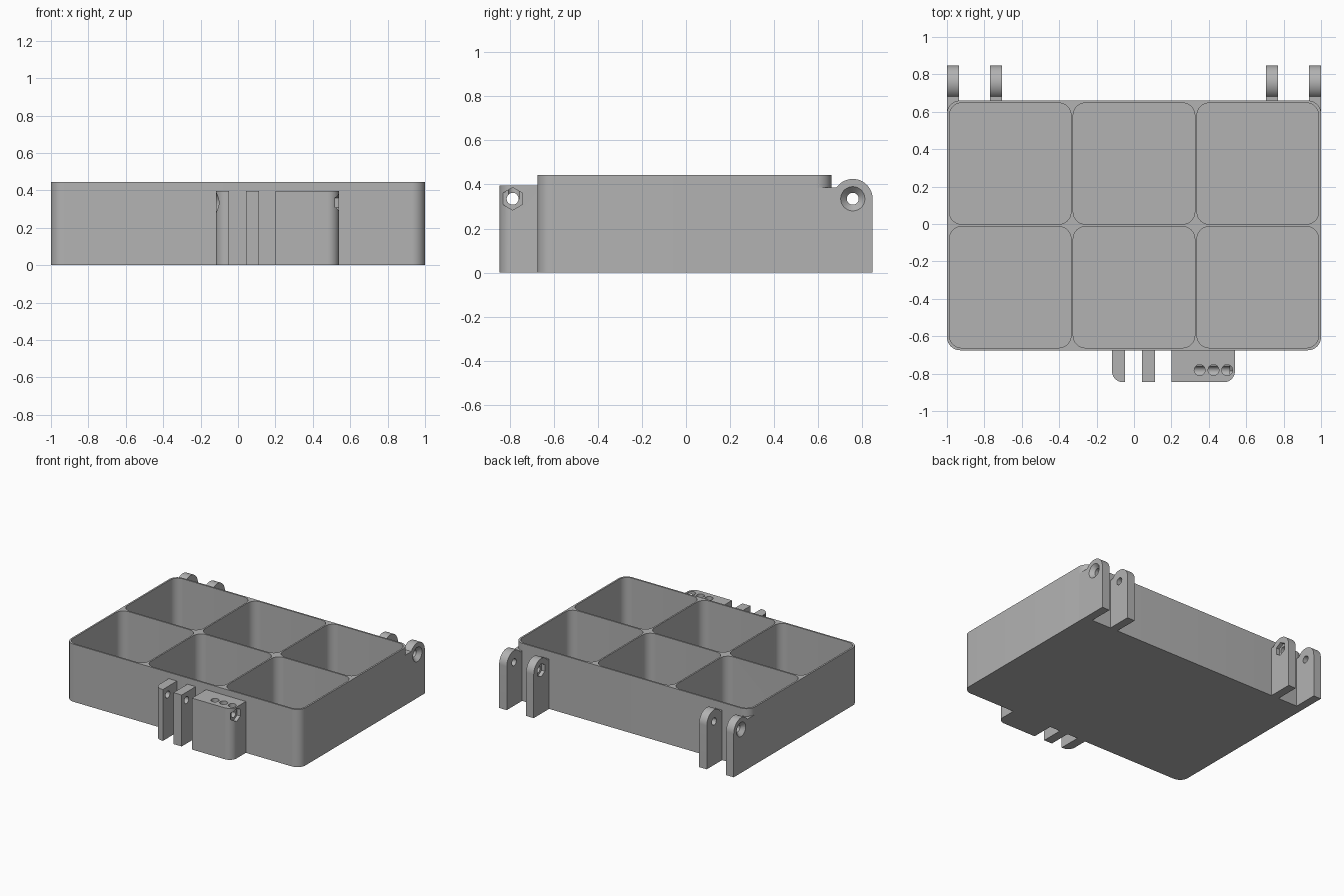
import bpy, bmesh
from math import sin, cos, pi, radians
from mathutils import Vector

if "Cube" in bpy.data.objects:
    bpy.data.objects.remove(bpy.data.objects["Cube"])

grey = bpy.data.materials.new("plain grey")
grey.use_nodes = True
grey.diffuse_color = (0.45, 0.45, 0.45, 1)
grey.node_tree.nodes["Principled BSDF"].inputs["Base Color"].default_value = (0.45, 0.45, 0.45, 1)


def arc(cu, cv, r, start, end, steps):
    angles = [radians(start + (end - start) * i / steps) for i in range(steps + 1)]
    return [(cu + r * cos(a), cv + r * sin(a)) for a in angles]


def ring(cu, cv, r, sides, start=0):
    return arc(cu, cv, r, start, start + 360, sides)[:-1]


def rounded(u0, u1, v0, v1, radii):
    """Rectangle outline, radii from upper right counter-clockwise."""
    pts = []
    corners = [(u1, v1, -1, -1), (u0, v1, 1, -1), (u0, v0, 1, 1), (u1, v0, -1, 1)]
    for i, ((u, v, su, sv), r) in enumerate(zip(corners, radii)):
        if r:
            pts += arc(u + su * r, v + sv * r, r, 90 * i, 90 * i + 90, 10)
        else:
            pts.append((u, v))
    return pts


def prism(name, outline, axis, lo, hi, end_outline=None):
    """Extrude an outline along x (outline in yz) or z (outline in xy)."""
    def place(p, h):
        return Vector((h, *p)) if axis == "x" else Vector((*p, h))
    bm = bmesh.new()
    a = [bm.verts.new(place(p, lo)) for p in outline]
    b = [bm.verts.new(place(p, hi)) for p in end_outline or outline]
    bm.faces.new(a)
    bm.faces.new(b)
    n = len(a)
    for i in range(n):
        bm.faces.new((a[i], a[(i + 1) % n], b[(i + 1) % n], b[i]))
    bmesh.ops.recalc_face_normals(bm, faces=bm.faces)
    mesh = bpy.data.meshes.new(name)
    bm.to_mesh(mesh)
    bm.free()
    mesh.materials.append(grey)
    obj = bpy.data.objects.new(name, mesh)
    bpy.context.collection.objects.link(obj)
    return obj


def activate(obj):
    bpy.ops.object.select_all(action="DESELECT")
    obj.select_set(True)
    bpy.context.view_layer.objects.active = obj


def cut(obj, cutters):
    activate(obj)
    for cutter in cutters:
        mod = obj.modifiers.new("cut", "BOOLEAN")
        mod.operation, mod.solver, mod.object = "DIFFERENCE", "EXACT", cutter
        bpy.ops.object.modifier_apply(modifier=mod.name)


def countersink(y, z, face, inward):
    """Conical screw-head seat starting just outside a face."""
    return prism("countersink_cutter", ring(y, z, 0.057, 32), "x", face - inward * 0.002,
                 face + inward * 0.03, ring(y, z, 0.026, 32))


def hexagon(y, z, face, inward):
    return prism("nut_cutter", ring(y, z, 0.051, 6, 30), "x",
                 face - inward * 0.01, face + inward * 0.027)


TOP, FRONT, BACK = 0.444, -0.675, 0.66
parts, cutters = [], []

# Tray with six rounded compartments
tray = prism("tray", rounded(-1, 1, FRONT, BACK, [0.07] * 4), "z", 0, TOP)
pockets = []
for x in (-0.662, 0, 0.662):
    for y0, y1 in ((FRONT + 0.013, -0.014), (-0.001, BACK - 0.013)):
        outline = rounded(x - 0.325, x + 0.325, y0, y1, [0.065] * 4)
        pockets.append(prism("pocket_cutter", outline, "z", 0.013, TOP + 0.1))
cut(tray, pockets)
parts.append(tray)
cutters += pockets

# Hinge lugs at the back, in mirrored pairs
HY, HZ = 0.757, 0.335
hinge_pin = prism("hinge_pin_cutter", ring(HY, HZ, 0.027, 32), "x", -1.2, 1.2)
cutters.append(hinge_pin)


def lug_outline(y0):
    return [(y0, 0)] + arc(HY, HZ, 0.09, 0, 146, 24) + [(y0, 0.385)]


for side, word in ((1, "left"), (-1, "right")):
    outer = prism(f"outer_hinge_lug_{word}",
                  [(0.59, 0), (0.847, 0)] + lug_outline(0.59)[1:], "x", side * 0.935, side)
    sink = countersink(HY, HZ, side, -side)
    cut(outer, [hinge_pin, sink, pockets[5 if side > 0 else 1]])
    inner = prism(f"inner_hinge_lug_{word}",
                  [(0.655, 0), (0.847, 0)] + lug_outline(0.655)[1:], "x", side * 0.705, side * 0.77)
    nut = hexagon(HY, HZ, side * 0.705, side)
    cut(inner, [hinge_pin, nut])
    parts += [outer, inner]
    cutters += [sink, nut]

# Latch mount at the front: two thin lugs and a block
LY, LZ, LF, LB, LT = -0.787, 0.335, -0.846, FRONT + 0.005, 0.396
latch_pin = prism("latch_pin_cutter", ring(LY, LZ, 0.027, 32), "x", -0.3, 0.7)
sink = countersink(LY, LZ, -0.118, 1)
nut = hexagon(LY, LZ, 0.54, -1)
sockets = [prism("socket_cutter", ring(x, -0.781, 0.029, 32), "z", LZ, LT + 0.1)
           for x in (0.351, 0.425, 0.498)]
for name, x0, x1, radii, holes in (
        ("latch_lug_right", -0.118, -0.048, [0, 0, 0.06, 0], [latch_pin, sink]),
        ("latch_lug_middle", 0.042, 0.112, [0] * 4, [latch_pin]),
        ("latch_block", 0.2, 0.54, [0, 0, 0, 0.06], [latch_pin, nut] + sockets)):
    part = prism(name, rounded(x0, x1, LF, LB, radii), "z", 0, LT)
    cut(part, holes)
    parts.append(part)
cutters += [latch_pin, sink, nut] + sockets

# Smooth the rounded surfaces, drop the cutters
for part in parts:
    activate(part)
    bpy.ops.object.shade_smooth_by_angle(angle=radians(30))
for cutter in cutters:
    bpy.data.objects.remove(cutter)
